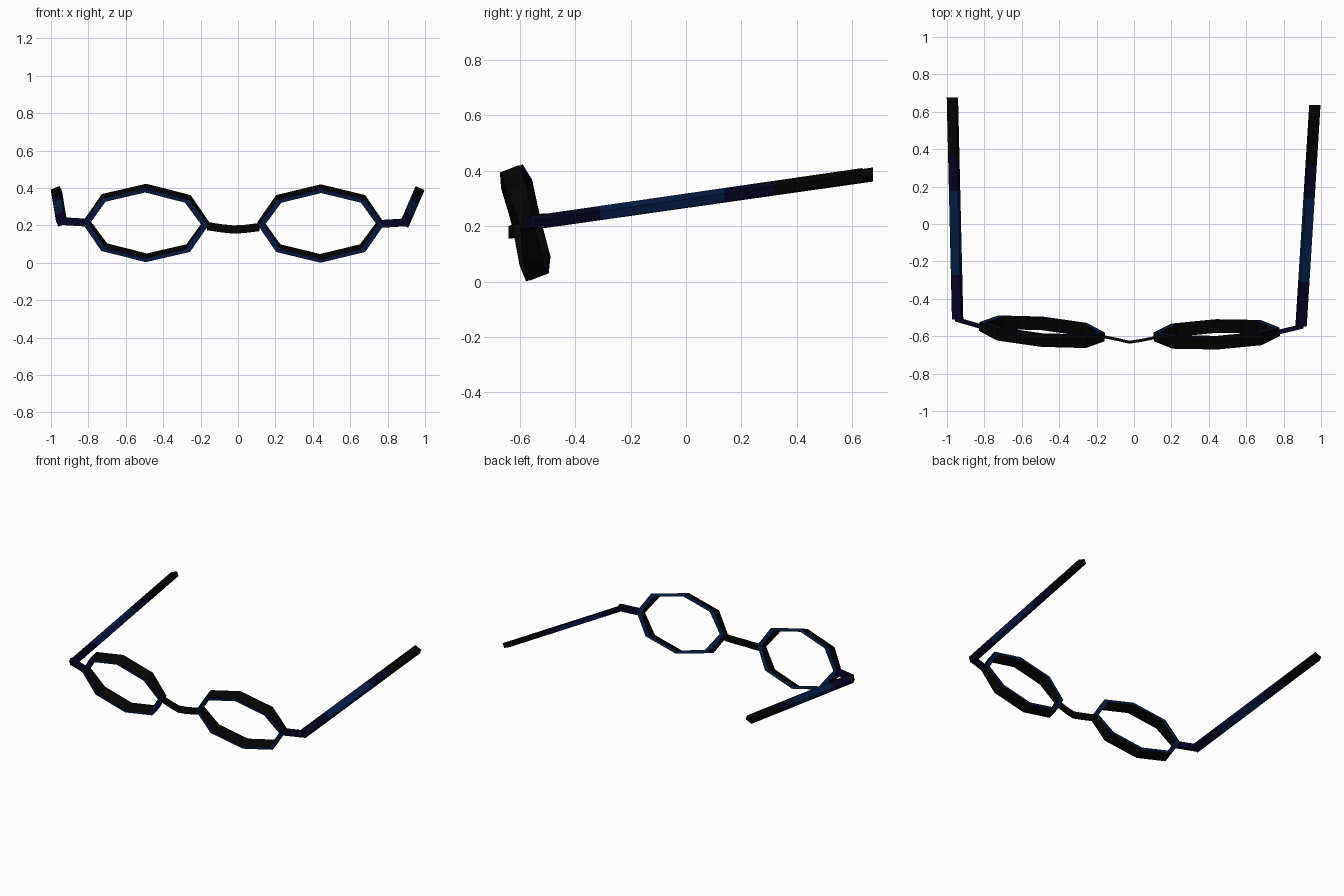
import bpy, bmesh, math
from mathutils import Vector

if "Cube" in bpy.data.objects:
    bpy.data.objects.remove(bpy.data.objects["Cube"])


def material(name, rgb):
    m = bpy.data.materials.new(name)
    m.diffuse_color = (*rgb, 1)
    m.use_nodes = True
    m.node_tree.nodes["Principled BSDF"].inputs["Base Color"].default_value = m.diffuse_color
    return m


BLACK = material("black", (0.0013, 0.0013, 0.0013))
NAVY = material("navy", (0.0022, 0.013, 0.065))
INDIGO = material("dark indigo", (0.0018, 0.0013, 0.018))


def finish(name, bm, mats):
    bmesh.ops.recalc_face_normals(bm, faces=bm.faces)
    mesh = bpy.data.meshes.new(name)
    bm.to_mesh(mesh)
    bm.free()
    for m in mats:
        mesh.materials.append(m)
    ob = bpy.data.objects.new(name, mesh)
    bpy.context.collection.objects.link(ob)
    return ob


def bar(name, points, side, up, mats, slots=None):
    """Rectangular bar through the points; side and up are half-extents."""
    bm = bmesh.new()
    side, up = Vector(side), Vector(up)
    rings = []
    for p in points:
        p = Vector(p)
        rings.append([bm.verts.new(p + i * side + j * up)
                      for i, j in ((-1, -1), (1, -1), (1, 1), (-1, 1))])
    slots = slots or [0] * (len(points) - 1)
    for k, (a, b) in enumerate(zip(rings, rings[1:])):
        for i in range(4):
            j = (i + 1) % 4
            bm.faces.new((a[i], a[j], b[j], b[i])).material_index = slots[k]
    bm.faces.new(rings[0]).material_index = slots[0]
    bm.faces.new(rings[-1]).material_index = slots[-1]
    return finish(name, bm, mats)


def rim(name, centre, across, tilt=0.24, depth=0.070):
    """Eight-sided oval ring: dark walls, navy front and back faces."""
    u = Vector(across).normalized()
    v = Vector((0, -tilt, 1))
    v = (v - u * v.dot(u)).normalized()
    n = u.cross(v)
    if n.y < 0:
        n = -n
    half = n * depth / 2 + Vector((0, 0, 0.005))
    bm = bmesh.new()
    rings = []
    for rx, rz, d in ((0.337, 0.202, -1), (0.337, 0.202, 1),
                      (0.301, 0.181, 1), (0.301, 0.181, -1)):
        ring = []
        for k in range(8):
            thin = 0.68 if k % 4 == 0 else 1  # slimmer at the side tips
            ring.append(bm.verts.new(Vector(centre) + half * d * thin
                                     + u * rx * math.cos(k * math.pi / 4)
                                     + v * rz * math.sin(k * math.pi / 4)))
        rings.append(ring)
    for r in range(4):
        a, b = rings[r], rings[(r + 1) % 4]
        for i in range(8):
            j = (i + 1) % 8
            bm.faces.new((a[i], a[j], b[j], b[i])).material_index = r % 2
    return finish(name, bm, [BLACK, NAVY])


# Lens rims, each turned slightly differently
rim("left_rim", (-0.492, -0.576, 0.213), (1, -0.085, -0.012))
rim("right_rim", (0.442, -0.590, 0.210), (1, 0.04, 0.0))

# Nose bridge
bar("bridge",
    [(-0.165, -0.602, 0.196), (-0.085, -0.618, 0.184), (-0.025, -0.632, 0.178),
     (0.035, -0.623, 0.181), (0.115, -0.607, 0.191)],
    (0, 0.008, 0), (0, 0, 0.022), [BLACK])

# Temples: rolled bars with colour bands along their length
ROLL = math.radians(23)
BANDS = [0, 0.2, 0.58, 0.73, 1]
for name, s, start, end in (
        ("left_temple", -1, (-0.943, -0.510, 0.218), (-0.971, 0.675, 0.386)),
        ("right_temple", 1, (0.893, -0.548, 0.213), (0.967, 0.637, 0.384))):
    a, b = Vector(start), Vector(end)
    side = (0.026 * math.cos(ROLL), 0, -s * 0.026 * math.sin(ROLL))
    up = (s * 0.0165 * math.sin(ROLL), 0, 0.0165 * math.cos(ROLL))
    bar(name, [a.lerp(b, t) for t in BANDS], side, up,
        [INDIGO, NAVY, BLACK], [0, 1, 0, 2])

# Hinge arms joining rims to temples
bar("left_hinge", [(-0.812, -0.550, 0.215), (-0.958, -0.508, 0.224)],
    (0, 0.013, 0), (0, 0, 0.021), [INDIGO])
bar("right_hinge", [(0.765, -0.580, 0.208), (0.906, -0.546, 0.217)],
    (0, 0.013, 0), (0, 0, 0.021), [INDIGO])
